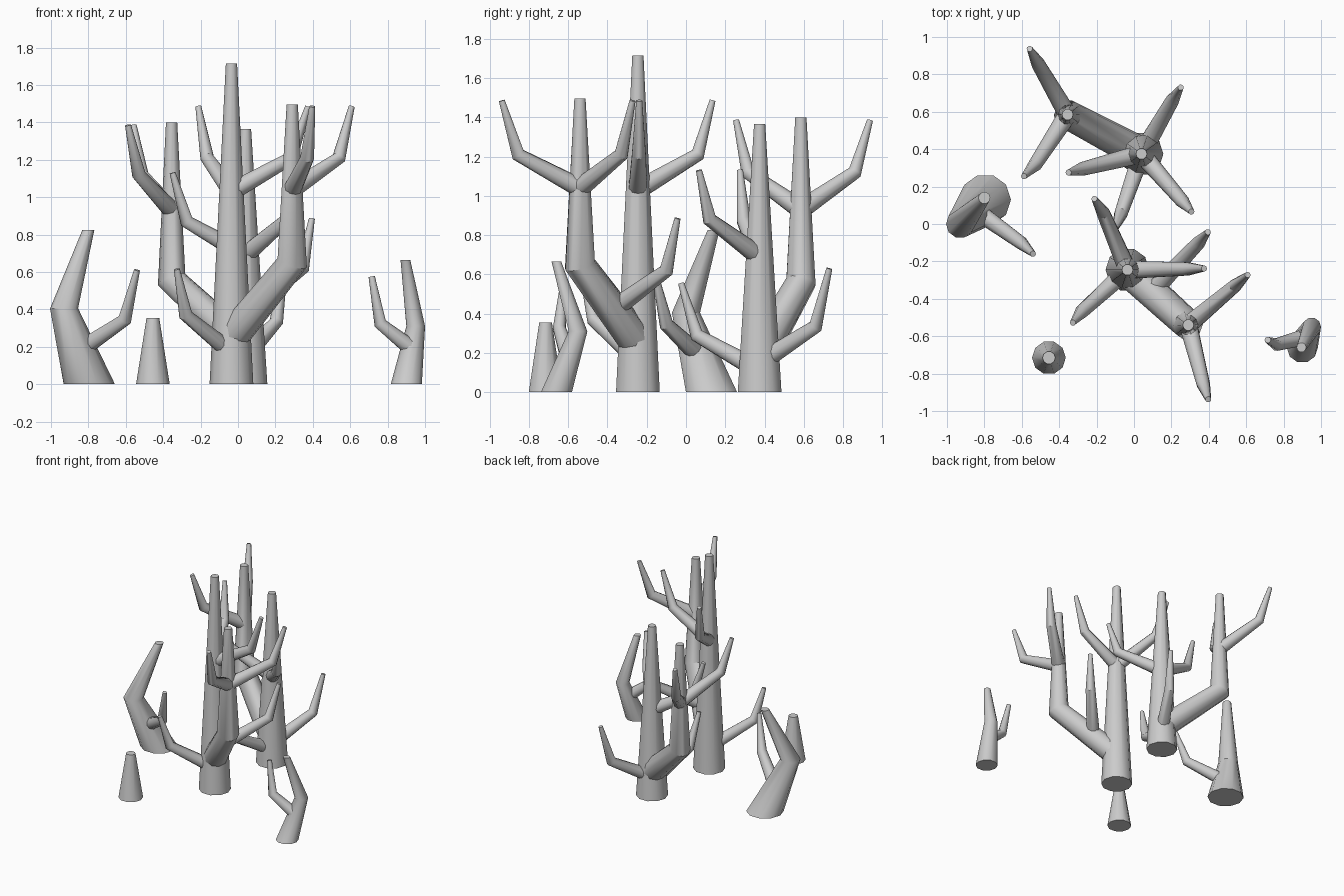
import bpy, bmesh, math
from mathutils import Vector

if "Cube" in bpy.data.objects:
    bpy.data.objects.remove(bpy.data.objects["Cube"])

SIDES = 10


def limb(name, path, radii, flat_start=False, flat_end=False):
    """Tapered, capped tube along a path, mitred at the bends."""
    pts = [Vector(p) for p in path]
    segs = [(b - a).normalized() for a, b in zip(pts, pts[1:])]
    up = Vector((0, 0, 1))
    normals = [segs[0]] + [(a + b).normalized() for a, b in zip(segs, segs[1:])] + [segs[-1]]
    if flat_start:
        normals[0] = up
    if flat_end:
        normals[-1] = up
    bm = bmesh.new()
    rings, axis, ref = [], up, Vector((1, 0, 0))
    for p, n, r in zip(pts, normals, radii):
        ref = axis.rotation_difference(n) @ ref
        axis = n
        side = n.cross(ref)
        rings.append([bm.verts.new(p + r * (math.cos(t) * ref + math.sin(t) * side))
                      for t in (2 * math.pi * i / SIDES for i in range(SIDES))])
    for lo, hi in zip(rings, rings[1:]):
        for i in range(SIDES):
            j = (i + 1) % SIDES
            bm.faces.new((lo[i], lo[j], hi[j], hi[i]))
    bm.faces.new(rings[0][::-1])
    bm.faces.new(rings[-1])
    me = bpy.data.meshes.new(name)
    bm.to_mesh(me)
    bm.free()
    ob = bpy.data.objects.new(name, me)
    bpy.context.collection.objects.link(ob)
    bpy.ops.object.select_all(action='DESELECT')
    ob.select_set(True)
    bpy.context.view_layer.objects.active = ob
    bpy.ops.object.shade_smooth_by_angle(angle=math.radians(40))


def trunk(name, path, radii, grounded=True):
    limb(name, path, radii, grounded, True)


# Two tall trunks, each with a heavy side stem that bends upright
A, B = (-0.035, -0.245), (0.04, 0.375)
trunk("front_trunk", [(*A, 0), (*A, 1.715)], [0.117, 0.03])
trunk("back_trunk", [(*B, 0), (*B, 1.365)], [0.117, 0.03])
trunk("front_side_stem", [(*A, 0.25), (0.29, -0.54, 0.65), (0.29, -0.54, 1.495)],
      [0.09, 0.082, 0.03], False)
trunk("back_side_stem", [(*B, 0.19), (-0.355, 0.585, 0.56), (-0.355, 0.585, 1.4)],
      [0.09, 0.079, 0.03], False)

# Small growths around the tall trunks
trunk("stump", [(-0.455, -0.715, 0), (-0.455, -0.715, 0.355)], [0.09, 0.034])
trunk("left_bent_trunk", [(-0.795, 0.13, 0), (-0.93, 0.0, 0.405), (-0.80, 0.14, 0.825)],
      [0.137, 0.075, 0.032])
trunk("right_bent_trunk", [(0.90, -0.66, 0), (0.95, -0.55, 0.31), (0.895, -0.66, 0.665)],
      [0.083, 0.05, 0.026])

# Elbowed twigs: start, elbow, tip
twigs = {
    "front_trunk_twig": [
        [(*A, 1.03), (-0.165, 0.06, 1.21), (-0.212, 0.135, 1.485)],
        [(*A, 1.03), (0.285, -0.24, 1.21), (0.375, -0.238, 1.485)],
        [(*A, 0.17), (-0.28, -0.47, 0.37), (-0.327, -0.528, 0.615)],
        [(0.10, -0.36, 0.43), (0.345, -0.10, 0.62), (0.395, -0.043, 0.885)]],
    "front_side_twig": [
        [(0.29, -0.54, 1.04), (0.54, -0.33, 1.21), (0.608, -0.272, 1.485)],
        [(0.29, -0.54, 1.04), (0.37, -0.855, 1.21), (0.397, -0.938, 1.485)]],
    "back_trunk_twig": [
        [(*B, 0.15), (0.205, 0.66, 0.335), (0.25, 0.73, 0.63)],
        [(*B, 0.69), (0.26, 0.12, 0.88), (0.307, 0.066, 1.13)],
        [(*B, 0.69), (-0.275, 0.295, 0.87), (-0.35, 0.275, 1.13)],
        [(*B, 0.11), (-0.07, 0.055, 0.29), (-0.10, -0.025, 0.555)]],
    "back_side_twig": [
        [(-0.355, 0.585, 0.93), (-0.515, 0.86, 1.12), (-0.558, 0.937, 1.385)],
        [(-0.355, 0.585, 0.93), (-0.53, 0.315, 1.12), (-0.588, 0.255, 1.385)]],
    "left_bent_twig": [
        [(-0.85, 0.075, 0.18), (-0.605, -0.10, 0.345), (-0.54, -0.16, 0.61)]],
}
for name, paths in twigs.items():
    for path in paths:
        limb(name, path, [0.05, 0.037, 0.016])
limb("right_bent_twig", [(0.93, -0.60, 0.19), (0.76, -0.645, 0.325), (0.715, -0.62, 0.575)],
     [0.045, 0.034, 0.017])
